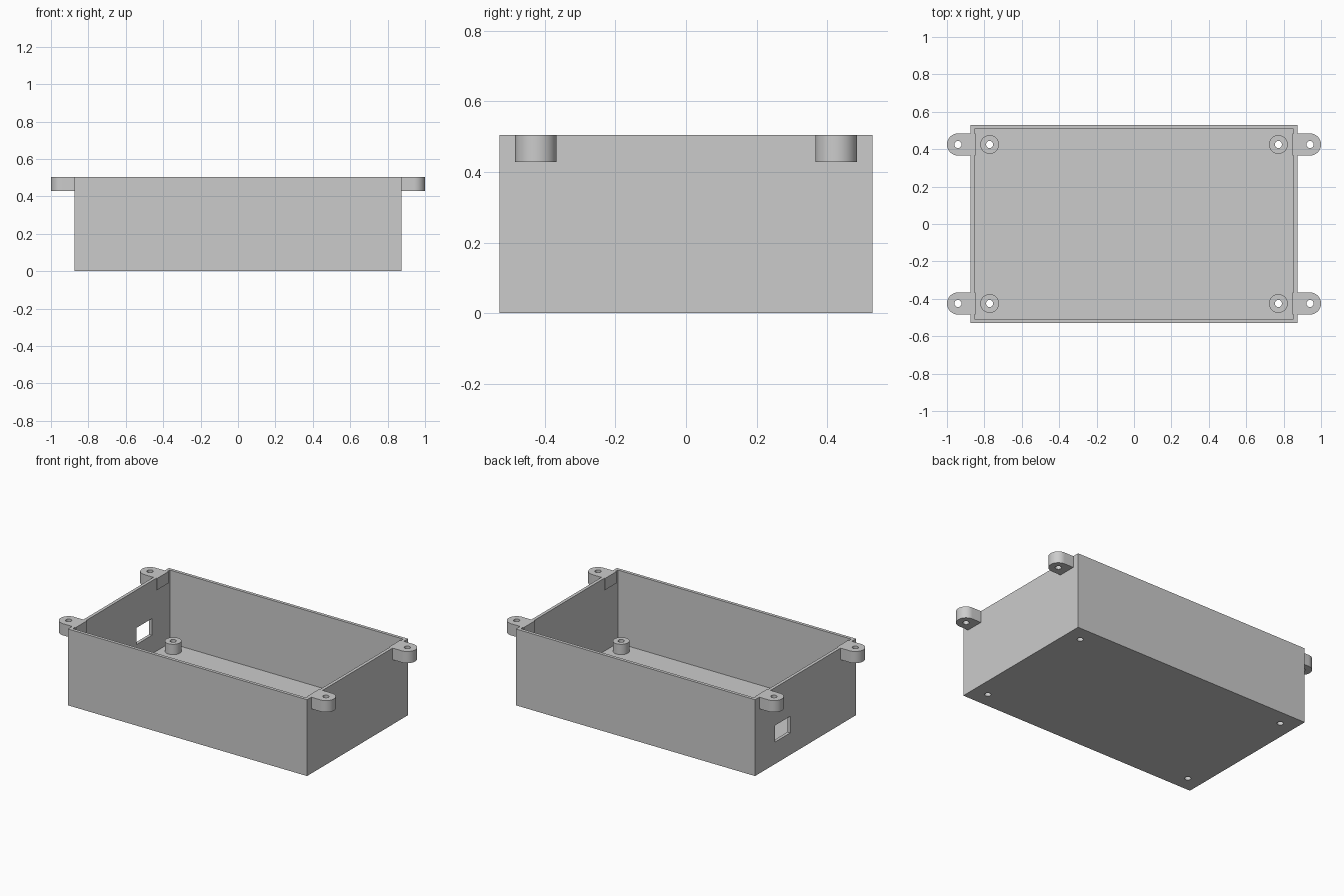
import bpy
import bmesh
from mathutils import Matrix, Vector

old = bpy.data.objects.get("Cube")
if old:
    bpy.data.objects.remove(old, do_unlink=True)

# Overall sizes
HX, HY, H = 0.875, 0.528, 0.505
WALL, FLOOR = 0.021, 0.022
PEG_X, EAR_X, POST_Y = 0.772, 0.941, 0.425
EAR_R, EAR_Z = 0.059, 0.428
HOLE_R = 0.019
SIDES = [(sx, sy) for sx in (-1, 1) for sy in (-1, 1)]

grey = bpy.data.materials.new("light_grey")
grey.use_nodes = True
colour = (0.6, 0.6, 0.6, 1)
grey.diffuse_color = colour
grey.node_tree.nodes["Principled BSDF"].inputs["Base Color"].default_value = colour


def make(name, bm):
    bmesh.ops.recalc_face_normals(bm, faces=bm.faces)
    mesh = bpy.data.meshes.new(name)
    bm.to_mesh(mesh)
    bm.free()
    obj = bpy.data.objects.new(name, mesh)
    bpy.context.collection.objects.link(obj)
    mesh.materials.append(grey)
    return obj


def box(name, low, high):
    low, high = Vector(low), Vector(high)
    bm = bmesh.new()
    bmesh.ops.create_cube(bm, size=1, matrix=Matrix.Translation((low + high) / 2)
                          @ Matrix.Diagonal((*(high - low), 1)))
    return make(name, bm)


def cylinder(name, x, y, r, z0, z1):
    bm = bmesh.new()
    bmesh.ops.create_cone(bm, cap_ends=True, segments=48, radius1=r, radius2=r,
                          depth=z1 - z0, matrix=Matrix.Translation((x, y, (z0 + z1) / 2)))
    return make(name, bm)


def combine(target, tool, operation):
    mod = target.modifiers.new(operation.lower(), "BOOLEAN")
    mod.object, mod.operation, mod.solver = tool, operation, "EXACT"
    bpy.context.view_layer.objects.active = target
    bpy.ops.object.modifier_apply(modifier=mod.name)
    bpy.data.objects.remove(tool, do_unlink=True)


# Open tray
tray = box("enclosure_tray", (-HX, -HY, 0), (HX, HY, H))
combine(tray, box("cavity", (WALL - HX, WALL - HY, FLOOR), (HX - WALL, HY - WALL, 1)), "DIFFERENCE")

# Rounded mounting ears through the end walls, and standoffs on the floor
for sx, sy in SIDES:
    y = sy * POST_Y
    inner, outer = sx * (HX - WALL - 0.006), sx * EAR_X
    ear = box("ear", (min(inner, outer), y - EAR_R, EAR_Z), (max(inner, outer), y + EAR_R, H))
    combine(ear, cylinder("ear_end", sx * EAR_X, y, EAR_R, EAR_Z, H), "UNION")
    combine(tray, ear, "UNION")
    combine(tray, cylinder("standoff", sx * PEG_X, y, 0.05, FLOOR / 2, 0.09), "UNION")

# Screw holes
for sx, sy in SIDES:
    for x in (EAR_X, PEG_X):
        combine(tray, cylinder("screw_hole", sx * x, sy * POST_Y, HOLE_R, -0.1, 1), "DIFFERENCE")

# Cable opening in one end wall
combine(tray, box("cable_opening", (-HX - 0.1, 0.16, 0.145), (-HX + 0.1, 0.32, 0.255)), "DIFFERENCE")

bpy.ops.object.select_all(action="DESELECT")
tray.select_set(True)
bpy.context.view_layer.objects.active = tray
bpy.ops.object.shade_smooth_by_angle()
